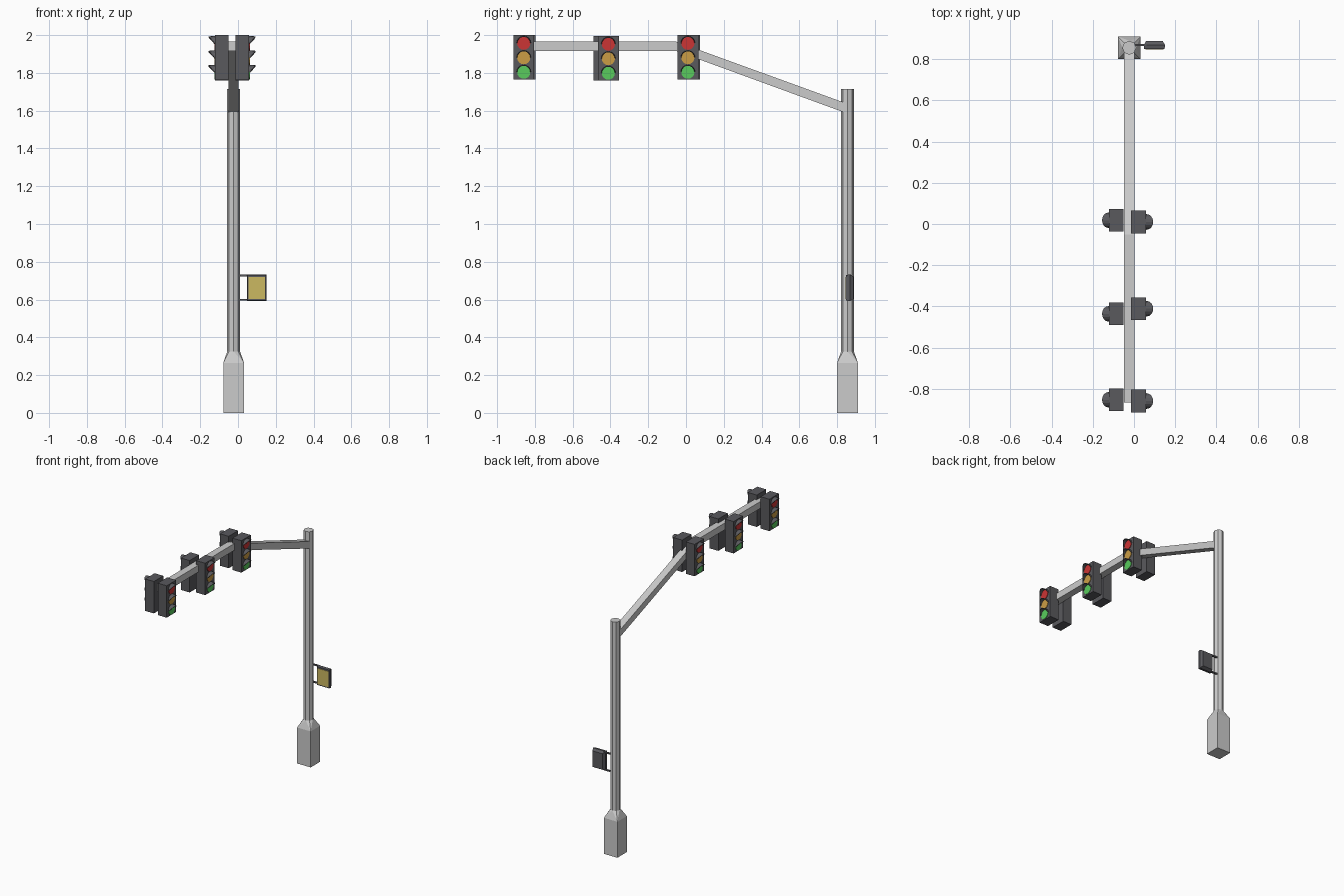
import bpy, bmesh, math
from mathutils import Matrix

if "Cube" in bpy.data.objects:
    bpy.data.objects.remove(bpy.data.objects["Cube"])

PX, PY = -0.023, 0.855          # pole axis


def material(name, rgb):
    m = bpy.data.materials.new(name)
    m.diffuse_color = (*rgb, 1)
    m.use_nodes = True
    m.node_tree.nodes["Principled BSDF"].inputs["Base Color"].default_value = m.diffuse_color
    return m


DARK = material("dark_housing", (0.10, 0.10, 0.11))
RED = material("red_lens", (0.60, 0.035, 0.035))
AMBER = material("amber_lens", (0.60, 0.34, 0.06))
GREEN = material("green_lens", (0.10, 0.60, 0.11))
YELLOW = material("yellow_panel", (0.60, 0.48, 0.12))


def finish(name, bm, mat=None):
    bmesh.ops.recalc_face_normals(bm, faces=bm.faces)
    me = bpy.data.meshes.new(name)
    bm.to_mesh(me)
    bm.free()
    ob = bpy.data.objects.new(name, me)
    bpy.context.collection.objects.link(ob)
    if mat:
        me.materials.append(mat)
    return ob


def box(name, x0, x1, y0, y1, z0, z1, mat=None):
    bm = bmesh.new()
    bmesh.ops.create_cube(bm, size=1)
    for v in bm.verts:
        v.co = ((x0 + x1) / 2 + v.co.x * (x1 - x0),
                (y0 + y1) / 2 + v.co.y * (y1 - y0),
                (z0 + z1) / 2 + v.co.z * (z1 - z0))
    return finish(name, bm, mat)


def ring(n, r, z, start=0.0):
    return [(PX + r * math.cos(start + 2 * math.pi * i / n),
             PY + r * math.sin(start + 2 * math.pi * i / n), z) for i in range(n)]


def hull(name, points, mat=None):
    bm = bmesh.new()
    for p in points:
        bm.verts.new(p)
    bmesh.ops.convex_hull(bm, input=bm.verts)
    bmesh.ops.dissolve_limit(bm, angle_limit=0.01, verts=bm.verts, edges=bm.edges)
    return finish(name, bm, mat)


# Square base lofted into the octagonal pole
q = math.pi / 4
R = 0.055 * math.sqrt(2)
hull("pole_base", ring(4, R, 0, q) + ring(4, R, 0.265, q) + ring(8, 0.034, 0.325))
hull("pole", ring(8, 0.034, 0.31) + ring(8, 0.034, 1.715))

# Bent mast arm: side profile extruded across x
bm = bmesh.new()
profile = [(-0.865, 1.915), (-0.05, 1.915), (0.845, 1.588),
           (0.845, 1.64), (-0.05, 1.965), (-0.865, 1.965)]
face = bm.faces.new([bm.verts.new((PX - 0.026, y, z)) for y, z in profile])
ext = bmesh.ops.extrude_face_region(bm, geom=[face])
bmesh.ops.translate(bm, vec=(0.052, 0, 0),
                    verts=[v for v in ext["geom"] if isinstance(v, bmesh.types.BMVert)])
finish("mast_arm", bm)


def signal(name, side, y, top):
    """Three-lamp signal head; side is +1 (faces +x) or -1 (faces -x)."""
    inner, outer = (-0.014, 0.059) if side > 0 else (-0.05, -0.121)
    box(name + "_housing", min(inner, outer), max(inner, outer),
        y - 0.055, y + 0.055, top - 0.235, top, DARK)
    for i, (colour, mat) in enumerate((("red", RED), ("amber", AMBER), ("green", GREEN))):
        z = top - 0.043 - 0.0765 * i
        # Lens disc
        bm = bmesh.new()
        bmesh.ops.create_cone(
            bm, cap_ends=True, segments=16, radius1=0.035, radius2=0.035, depth=0.006,
            matrix=Matrix.Translation((outer + side * 0.001, y, z))
            @ Matrix.Rotation(math.pi / 2, 4, 'Y'))
        finish(f"{name}_{colour}_lens", bm, mat)
        # Hood: half tube cut on the slant
        bm = bmesh.new()
        rows = []
        for k in range(9):
            t = math.pi * k / 8
            c, s = math.cos(t), math.sin(t)
            rows.append((bm.verts.new((outer - side * 0.002, y + 0.037 * c, z + 0.037 * s)),
                         bm.verts.new((outer + side * (0.003 + 0.031 * s),
                                       y + 0.036 * c, z + 0.035 * s))))
        for a, b in zip(rows, rows[1:]):
            bm.faces.new((a[0], a[1], b[1], b[0]))
        hood = finish(f"{name}_{colour}_hood", bm, DARK)
        mod = hood.modifiers.new("thickness", 'SOLIDIFY')
        mod.thickness = 0.003
        mod.offset = 0


# Three pairs of signal heads
for label, y_right, y_left, top in (("outer", -0.859, -0.853, 2.0),
                                    ("middle", -0.411, -0.436, 1.995),
                                    ("inner", 0.01, 0.018, 2.0)):
    signal(label + "_right_signal", 1, y_right, top)
    signal(label + "_left_signal", -1, y_left, top)

# Crossing box: bevelled front and back around a wider middle
pts = []
for y, inset in ((0.848, 0.003), (0.868, 0), (0.888, 0.012)):
    pts += [(x, y, z) for x in (0.047 + inset, 0.151 - inset)
            for z in (0.592 + inset, 0.733 - inset)]
hull("crossing_box", pts, DARK)
box("crossing_panel", 0.056, 0.144, 0.8455, 0.852, 0.603, 0.719, YELLOW)
for label, z in (("lower", 0.599), ("upper", 0.727)):
    box(label + "_bracket", -0.005, 0.06, 0.863, 0.873, z - 0.005, z + 0.005, DARK)
